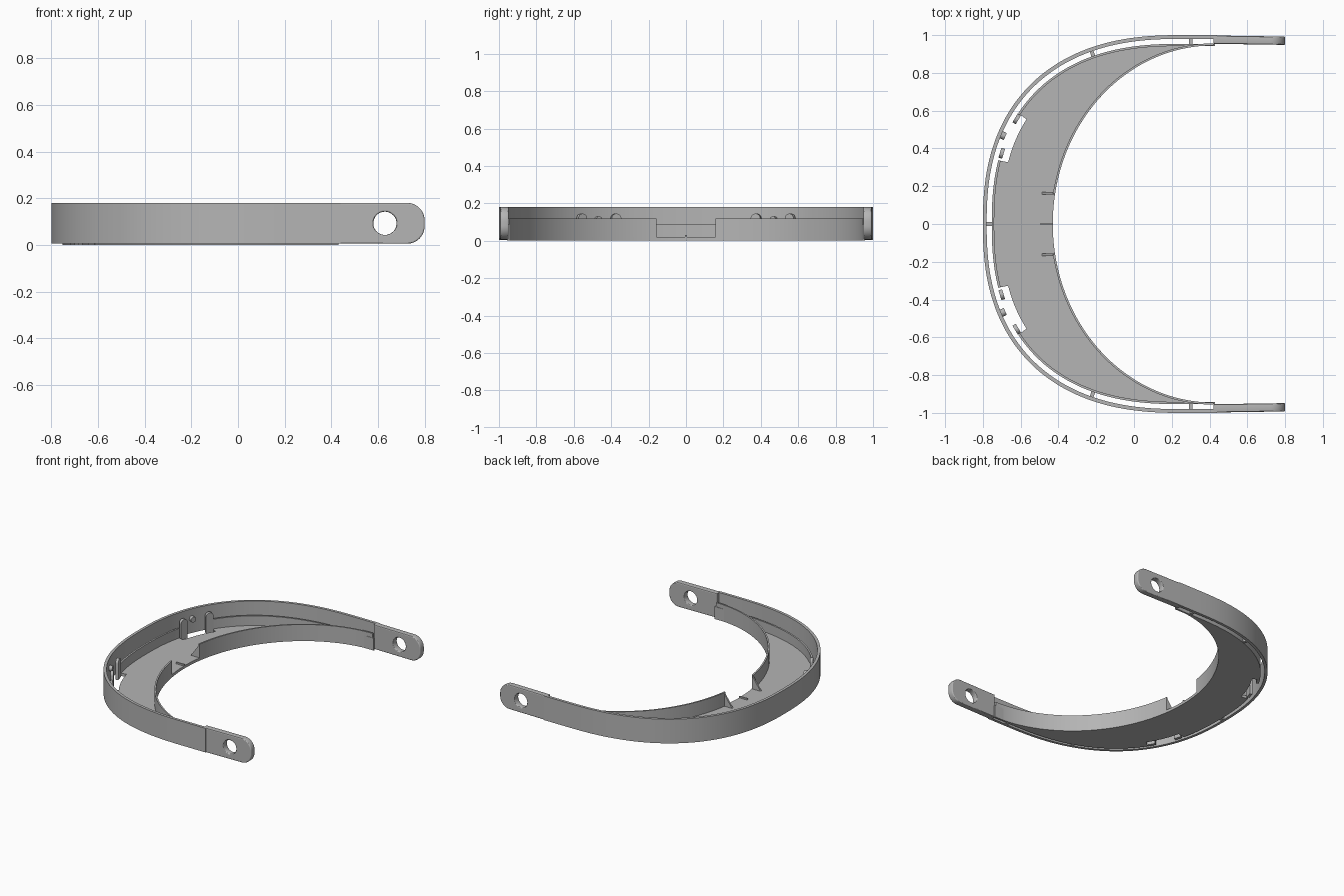
import bpy, bmesh
from math import sin, cos, asin, pi
from mathutils import Matrix, Vector

cube = bpy.data.objects.get("Cube")
if cube:
    bpy.data.objects.remove(cube)

grey = bpy.data.materials.new("plain_grey")
grey.use_nodes = True
colour = (0.46, 0.46, 0.46, 1)
grey.diffuse_color = colour
grey.node_tree.nodes["Principled BSDF"].inputs["Base Color"].default_value = colour

POWER = 1 / 1.2
Z = Vector((0, 0, 1))


def rim_point(u):
    """Outer outline: u = 0 at the middle, +-1 where the straight arms begin."""
    s = 1 if u >= 0 else -1
    a = abs(u)
    if a > 1:
        return Vector((0.25 + a - 1, s, 0))
    t = a * pi / 2
    return Vector((0.25 - 1.05 * max(cos(t), 0) ** POWER, s * sin(t) ** POWER, 0))


def rim_frame(u):
    tangent = (rim_point(u + 0.003) - rim_point(u - 0.003)).normalized()
    return tangent, Vector((tangent.y, -tangent.x, 0))


def rim(u, inset):
    return rim_point(u) + rim_frame(u)[1] * inset


def rim_u(y):
    return asin(y ** (1 / POWER)) * 2 / pi


def inner(u, outset=0.0):
    """Inner outline of the crescent, u from -1 to 1."""
    t = u * pi / 2
    return Vector((0.42 - (0.85 + outset) * cos(t), (0.945 + outset) * sin(t), 0))


def span(a, b, n):
    return [a + (b - a) * i / n for i in range(n + 1)]


def finish(name, bm):
    bmesh.ops.recalc_face_normals(bm, faces=bm.faces)
    mesh = bpy.data.meshes.new(name)
    bm.to_mesh(mesh)
    bm.free()
    obj = bpy.data.objects.new(name, mesh)
    bpy.context.collection.objects.link(obj)
    mesh.materials.append(grey)
    return obj


def band(name, side_a, side_b, z0, z1):
    """Solid strip between two matching paths."""
    bm = bmesh.new()
    rings = [[bm.verts.new(p + Z * z) for p, z in ((a, z0), (b, z0), (b, z1), (a, z1))]
             for a, b in zip(side_a, side_b)]
    for r, s in zip(rings, rings[1:]):
        for i in range(4):
            j = (i + 1) % 4
            bm.faces.new((r[i], r[j], s[j], s[i]))
    bm.faces.new(rings[0])
    bm.faces.new(rings[-1])
    return finish(name, bm)


def rim_band(name, us, near, far, z0, z1):
    return band(name, [rim(u, near) for u in us], [rim(u, far) for u in us], z0, z1)


def prism(name, profile, origin, across, depth):
    """Extrude a profile of (across, z) points along a horizontal vector."""
    bm = bmesh.new()
    face = bm.faces.new([bm.verts.new(origin + across * a + Z * z) for a, z in profile])
    new = bmesh.ops.extrude_face_region(bm, geom=[face])["geom"]
    bmesh.ops.translate(bm, vec=depth, verts=[v for v in new if isinstance(v, bmesh.types.BMVert)])
    return finish(name, bm)


def arc(x, z, r, start, end, n=12):
    return [(x + r * cos(t), z + r * sin(t)) for t in span(start, end, n)]


# Outer wall
rim_band("outer_wall", span(-1.19, 1.19, 120), 0, 0.02, 0.005, 0.18)

# Crescent floor with clip cut-outs
cut_a, cut_b = rim_u(0.35), rim_u(0.61)
us = sorted(span(-1.1, 1.1, 100) + [s * (c + d) for s in (-1, 1)
            for c in (cut_a, cut_b) for d in (-0.001, 0.001)])
outer_edge = [rim(u, 0.1 if cut_a < abs(u) < cut_b else 0.05) for u in us]
band("crescent_floor", outer_edge, [inner(u / 1.1) for u in us], 0, 0.02)

# Slot wall, in three lengths between the clips
rim_band("slot_wall_middle", span(-cut_a, cut_a, 30), 0.047, 0.06, 0, 0.09)
NOTCH = asin(0.157 / 0.945) * 2 / pi

for s, side in ((1, "left"), (-1, "right")):
    rim_band("slot_wall_" + side, [s * u for u in span(cut_b, 1.18, 40)], 0.046, 0.058, 0, 0.09)

    # Inner wall beside the notch, with a triangular gusset
    path = [s * u for u in span(NOTCH, 1, 60)]
    band("inner_wall_" + side, [inner(u) for u in path], [inner(u, 0.011) for u in path], 0, 0.12)
    prism("notch_gusset_" + side, [(0, 0.01), (0, 0.12), (-0.07, 0.02), (-0.07, 0.01)],
          inner(s * NOTCH), Vector((1, 0, 0)), Vector((0, s * 0.012, 0)))

    # Round-topped clip tabs and locating knob
    for name, y in (("front_clip_", 0.39), ("back_clip_", 0.585)):
        u = s * rim_u(y)
        tangent, normal = rim_frame(u)
        tab = [(-0.027, 0)] + [(0.027, 0)] + arc(0, 0.118, 0.027, 0, pi)
        prism(name + side, tab, rim(u, 0.045), tangent, normal * 0.02)
    u = s * rim_u(0.48)
    tangent, normal = rim_frame(u)
    prism("knob_" + side, arc(0, 0.11, 0.02, 0, 2 * pi, 16)[:-1], rim(u, 0.015), tangent, normal * 0.028)

    # Arm end with rounded tip and a round hole
    curve = bpy.data.curves.new("arm_" + side, "CURVE")
    curve.dimensions = "2D"
    curve.fill_mode = "BOTH"
    curve.extrude = 0.016
    curve.bevel_depth = 0.006
    curve.bevel_resolution = 2
    curve.offset = -0.006
    outline = [(0, 0.005)] + arc(0.305, 0.08, 0.075, -pi / 2, 0) \
        + arc(0.305, 0.105, 0.075, 0, pi / 2) + [(0, 0.18)]
    hole = arc(0.21, 0.0925, 0.05, 2 * pi, 0, 32)[:-1]
    for points in (outline, hole):
        spline = curve.splines.new("POLY")
        spline.points.add(len(points) - 1)
        for point, (x, z) in zip(spline.points, points):
            point.co = (x, z, 0, 1)
        spline.use_cyclic_u = True
    arm = bpy.data.objects.new("arm_" + side, curve)
    bpy.context.collection.objects.link(arm)
    curve.materials.append(grey)
    arm.matrix_world = (Matrix.Translation((0.42, s * 0.976, 0))
                        @ Matrix.Rotation(-s * 0.015, 4, "Z") @ Matrix.Rotation(pi / 2, 4, "X"))
    bpy.ops.object.select_all(action="DESELECT")
    arm.select_set(True)
    bpy.context.view_layer.objects.active = arm
    bpy.ops.object.convert(target="MESH")

# Small rib in the middle of the notch
prism("notch_rib", [(0, 0.01), (0, 0.03), (-0.065, 0.03), (-0.065, 0.01)],
      inner(0) - Vector((0, 0.006, 0)), Vector((1, 0, 0)), Vector((0, 0.012, 0)))

# Bridges joining the outer wall across the slot
for i, u in enumerate((0, rim_u(0.933), -rim_u(0.933), 1.05, -1.05)):
    tangent, normal = rim_frame(u)
    prism("slot_bridge_%d" % i, [(-0.01, 0.005), (0.01, 0.005), (0.01, 0.05), (-0.01, 0.05)],
          rim(u, 0.015), tangent, normal * 0.035)

# Smooth the curved surfaces and keep the edges crisp
bpy.ops.object.select_all(action="DESELECT")
for obj in bpy.context.collection.objects:
    if obj.type == "MESH" and grey.name in obj.data.materials:
        obj.select_set(True)
        bpy.context.view_layer.objects.active = obj
bpy.ops.object.shade_smooth_by_angle()
